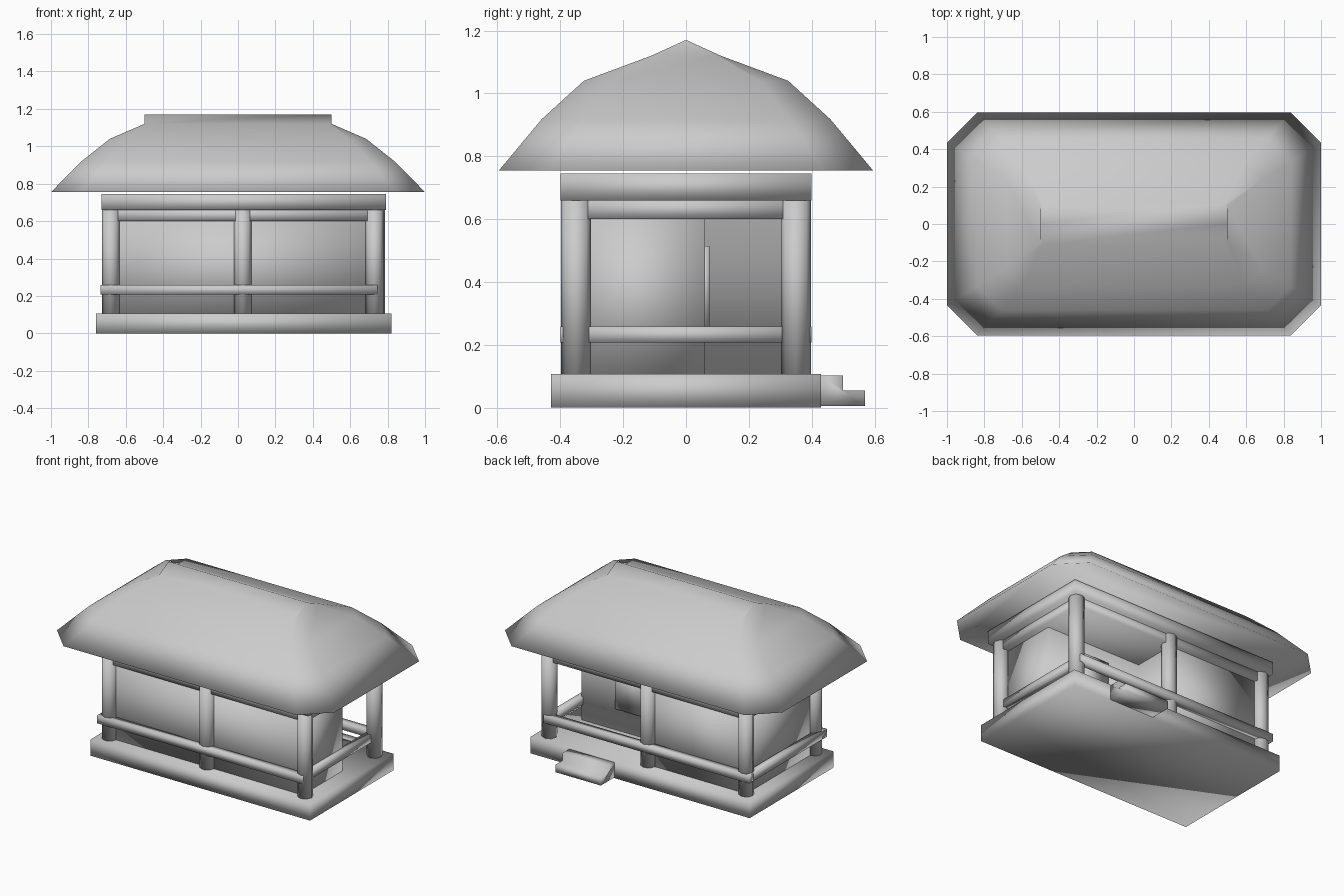
import bpy, bmesh, math

if "Cube" in bpy.data.objects:
    bpy.data.objects.remove(bpy.data.objects["Cube"])


def finish(name, bm):
    bmesh.ops.recalc_face_normals(bm, faces=bm.faces)
    me = bpy.data.meshes.new(name)
    bm.to_mesh(me)
    bm.free()
    for p in me.polygons:
        p.use_smooth = True
    ob = bpy.data.objects.new(name, me)
    bpy.context.collection.objects.link(ob)
    return ob


def box(name, x0, x1, y0, y1, z0, z1):
    bm = bmesh.new()
    bmesh.ops.create_cube(bm, size=1)
    for v in bm.verts:
        v.co = (x1 if v.co.x > 0 else x0, y1 if v.co.y > 0 else y0, z1 if v.co.z > 0 else z0)
    return finish(name, bm)


def prism(name, pts, vec):
    bm = bmesh.new()
    f = bm.faces.new([bm.verts.new(p) for p in pts])
    ext = bmesh.ops.extrude_face_region(bm, geom=[f], use_keep_orig=True)
    bmesh.ops.translate(bm, vec=vec, verts=[g for g in ext["geom"] if isinstance(g, bmesh.types.BMVert)])
    return finish(name, bm)


def post(name, x, y):
    r, n = 0.047, 8
    pts = [(x + r * math.cos(math.tau * i / n), y + r * math.sin(math.tau * i / n), 0.1) for i in range(n)]
    prism(name, pts, (0, 0, 0.565))


# floor platform and back steps
box("base", -0.76, 0.82, -0.43, 0.43, 0, 0.107)
prism("steps", [(0.215, y, z) for y, z in
                [(0.42, 0.005), (0.57, 0.005), (0.57, 0.055), (0.50, 0.055), (0.50, 0.103), (0.42, 0.103)]],
      (0.325, 0, 0))

# L-shaped room leaving an open porch at the back right, with a window panel
prism("room_walls", [(x, y, 0.1) for x, y in
                     [(-0.68, -0.35), (0.71, -0.35), (0.71, 0.06), (0.015, 0.06), (0.015, 0.35), (-0.68, 0.35)]],
      (0, 0, 0.505))
box("window_panel", 0.26, 0.46, 0.05, 0.075, 0.25, 0.515)

# posts
for i, (x, y) in enumerate([(-0.68, -0.35), (0.025, -0.35), (0.73, -0.35),
                            (-0.68, 0.35), (0.025, 0.35), (0.738, 0.35)]):
    post(f"post_{i}", x, y)

# ceiling and top beam
box("ceiling", -0.70, 0.75, -0.37, 0.37, 0.60, 0.665)
box("top_beam", -0.73, 0.79, -0.40, 0.40, 0.66, 0.745)

# handrails
box("front_rail", -0.735, 0.745, -0.40, -0.355, 0.207, 0.258)
box("back_rail", -0.735, 0.745, 0.355, 0.40, 0.207, 0.258)
box("left_rail", -0.735, -0.69, -0.395, 0.395, 0.207, 0.258)
box("right_rail", 0.70, 0.745, -0.36, 0.36, 0.207, 0.258)

# curved hip roof: chamfered rings, then a small gabled ridge
bm = bmesh.new()
rings = []
for hx, hy, c, z in [(1, 0.595, 0.16, 0.755), (0.84, 0.46, 0.13, 0.917),
                     (0.685, 0.325, 0.09, 1.04), (0.5, 0.11, 0.01, 1.12)]:
    pts = []
    for sx, sy in [(1, 1), (-1, 1), (-1, -1), (1, -1)]:
        a, b = (sx * hx, sy * (hy - c)), (sx * (hx - c), sy * hy)
        pts += [a, b] if sx * sy > 0 else [b, a]
    rings.append([bm.verts.new((x, y, z)) for x, y in pts])
for lo, hi in zip(rings, rings[1:]):
    for i in range(8):
        j = (i + 1) % 8
        bm.faces.new((lo[i], lo[j], hi[j], hi[i]))
bm.faces.new(rings[0][::-1])
t = rings[-1]
r, l = bm.verts.new((0.5, 0, 1.17)), bm.verts.new((-0.5, 0, 1.17))
bm.faces.new((t[1], t[2], l, r))
bm.faces.new((t[5], t[6], r, l))
for tri in [(t[0], t[1], r), (t[6], t[7], r), (t[7], t[0], r), (t[2], t[3], l), (t[3], t[4], l), (t[4], t[5], l)]:
    bm.faces.new(tri)
finish("roof", bm)
